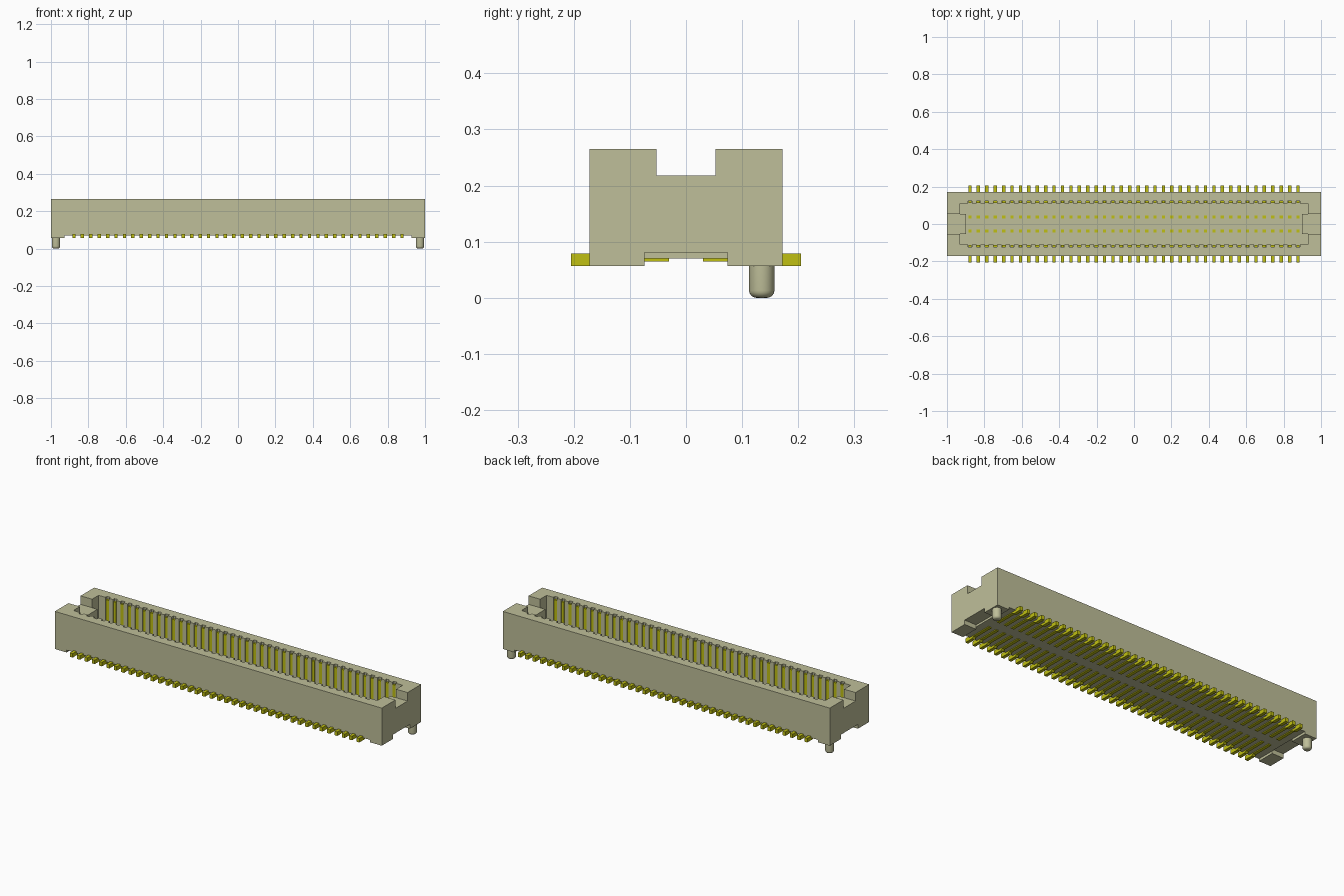
import bpy, bmesh, math
from mathutils import Matrix

cube = bpy.data.objects.get("Cube")
if cube:
    bpy.data.objects.remove(cube, do_unlink=True)


def material(name, rgb):
    m = bpy.data.materials.new(name)
    m.use_nodes = True
    m.diffuse_color = (*rgb, 1)
    m.node_tree.nodes["Principled BSDF"].inputs["Base Color"].default_value = (*rgb, 1)
    return m


BEIGE = material("beige plastic", (0.52, 0.52, 0.32))
GOLD = material("gold contact", (0.53, 0.53, 0.006))


def add_object(name, bm, mat=None):
    bmesh.ops.recalc_face_normals(bm, faces=bm.faces[:])
    me = bpy.data.meshes.new(name)
    bm.to_mesh(me)
    bm.free()
    ob = bpy.data.objects.new(name, me)
    bpy.context.collection.objects.link(ob)
    if mat:
        me.materials.append(mat)
    return ob


def prism(name, points, depth, mat=None):
    """Extrude a closed outline of 3D points along the depth vector."""
    bm = bmesh.new()
    face = bm.faces.new([bm.verts.new(p) for p in points])
    new = bmesh.ops.extrude_face_region(bm, geom=[face])["geom"]
    bmesh.ops.translate(bm, vec=depth,
                        verts=[v for v in new if isinstance(v, bmesh.types.BMVert)])
    return add_object(name, bm, mat)


def box(name, x0, x1, y0, y1, z0, z1, mat=None):
    outline = [(x0, y0, z0), (x1, y0, z0), (x1, y1, z0), (x0, y1, z0)]
    return prism(name, outline, (0, 0, z1 - z0), mat)


def apply_modifiers(ob):
    bpy.ops.object.select_all(action='DESELECT')
    ob.select_set(True)
    bpy.context.view_layer.objects.active = ob
    for mod in list(ob.modifiers):
        bpy.ops.object.modifier_apply(modifier=mod.name)


COUNT, FIRST = 40, 0.877
PITCH = 2 * FIRST / (COUNT - 1)
PIN_W, SLOT_W = 0.0175, 0.0205
FLOOR, TOP, BASE = 0.09, 0.265, 0.057
WALL, SLOT = 0.11, 0.124          # cavity wall and slot back, in y
END, TAB = 0.93, 0.897            # cavity end and end tab, in x

# Cavity outline: slotted long walls and a tab at each end
long_wall = [(-TAB, 0.053), (-END, 0.053), (-END, WALL)]
for i in range(COUNT):
    x = -FIRST + i * PITCH
    a, b = x - SLOT_W / 2, x + SLOT_W / 2
    long_wall += [(a, WALL), (a, SLOT), (b, SLOT), (b, WALL)]
long_wall += [(END, WALL), (END, 0.053), (TAB, 0.053)]
outline = long_wall + [(-x, -y) for x, y in long_wall]

# Housing with cavity, end notches, raised underside and gaps between the feet
housing = box("housing", -1, 1, -0.172, 0.172, BASE, TOP, BEIGE)
cutters = [
    prism("cavity_cutter", [(x, y, FLOOR) for x, y in outline], (0, 0, 0.3)),
    box("notch_cutter", -1.1, 1.1, -0.053, 0.053, 0.218, 0.4),
    box("underside_cutter", -0.928, 0.928, -0.3, 0.3, 0, 0.07),
    box("left_gap_cutter", 0.928, 1.1, -0.074, 0.074, 0, 0.081),
    box("right_gap_cutter", -1.1, -0.928, -0.074, 0.074, 0, 0.081),
]
for c in cutters:
    c.hide_render = True
    mod = housing.modifiers.new(c.name, 'BOOLEAN')
    mod.operation, mod.solver, mod.object = 'DIFFERENCE', 'EXACT', c
apply_modifiers(housing)
for c in cutters:
    bpy.data.objects.remove(c, do_unlink=True)

# Contacts: one side profile, repeated along x and mirrored to the other row
profile = [(0.205, 0.057), (0.205, 0.079), (0.123, 0.079), (0.123, 0.252),
           (0.112, 0.252), (0.112, 0.079), (0.045, 0.079), (0.045, 0.092),
           (0.03, 0.092), (0.03, 0.065), (0.145, 0.065), (0.155, 0.057)]
contacts = prism("contacts", [(-FIRST - PIN_W / 2, y, z) for y, z in profile],
                 (PIN_W, 0, 0), GOLD)
arr = contacts.modifiers.new("row", 'ARRAY')
arr.count = COUNT
arr.use_relative_offset = False
arr.use_constant_offset = True
arr.constant_offset_displace = (PITCH, 0, 0)
mir = contacts.modifiers.new("rows", 'MIRROR')
mir.use_axis = (False, True, False)
apply_modifiers(contacts)

# Locating pegs with rounded tips
for side, x in (("left", 0.973), ("right", -0.973)):
    bm = bmesh.new()
    bmesh.ops.create_cone(bm, cap_ends=True, segments=32, radius1=0.0225,
                          radius2=0.0225, depth=0.065,
                          matrix=Matrix.Translation((x, 0.135, 0.0325)))
    rim = [e for e in bm.edges if all(v.co.z < 0.001 for v in e.verts)]
    bmesh.ops.bevel(bm, geom=rim, offset=0.013, segments=5, profile=0.5,
                    affect='EDGES')
    peg = add_object(side + "_peg", bm, BEIGE)
    bpy.ops.object.select_all(action='DESELECT')
    peg.select_set(True)
    bpy.context.view_layer.objects.active = peg
    bpy.ops.object.shade_smooth_by_angle(angle=math.radians(35))
